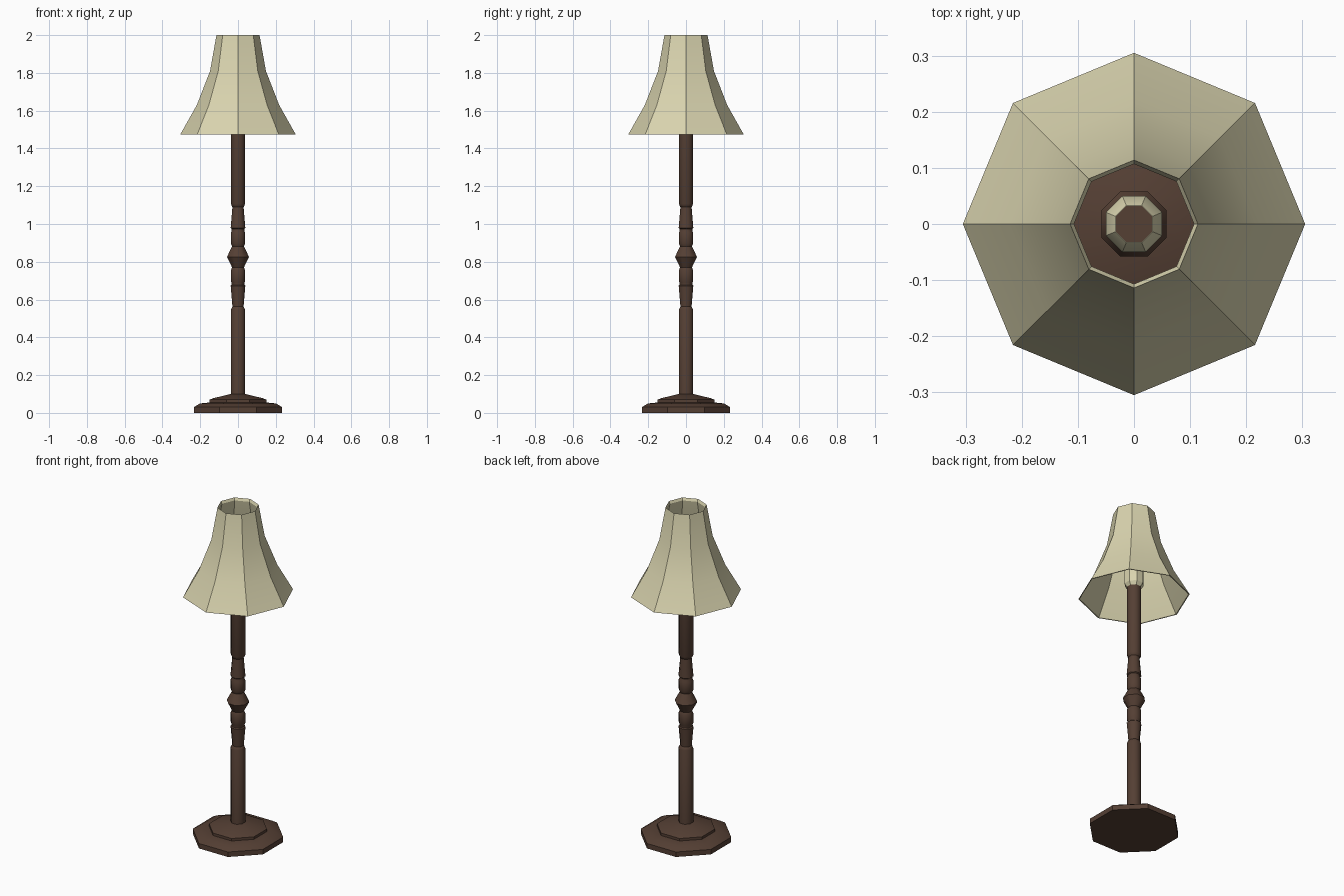
import bpy, bmesh, math

if "Cube" in bpy.data.objects:
    bpy.data.objects.remove(bpy.data.objects["Cube"])

def material(name, rgb):
    m = bpy.data.materials.new(name)
    m.diffuse_color = (*rgb, 1)
    m.use_nodes = True
    m.node_tree.nodes["Principled BSDF"].inputs["Base Color"].default_value = m.diffuse_color
    return m

WOOD = material("dark_wood", (0.09, 0.05, 0.034))
CREAM = material("cream", (0.70, 0.66, 0.43))

def lathe(name, profile, mat, turn=22.5, closed=False, smooth=30, sides=8):
    """Spin a (radius, z) profile into an eight-sided part; radius is to the corner."""
    bm = bmesh.new()
    rings = []
    for r, z in profile:
        ring = []
        for i in range(sides):
            a = math.radians(turn) + math.tau * i / sides
            ring.append(bm.verts.new((r * math.cos(a), r * math.sin(a), z)))
        rings.append(ring)
    pairs = list(zip(rings, rings[1:]))
    if closed:
        pairs.append((rings[-1], rings[0]))
    for lo, hi in pairs:
        for i in range(sides):
            j = (i + 1) % sides
            bm.faces.new((lo[i], lo[j], hi[j], hi[i]))
    if not closed:
        bm.faces.new(rings[0][::-1])
        bm.faces.new(rings[-1])
    bmesh.ops.recalc_face_normals(bm, faces=bm.faces)
    me = bpy.data.meshes.new(name)
    bm.to_mesh(me)
    bm.free()
    me.materials.append(mat)
    ob = bpy.data.objects.new(name, me)
    bpy.context.collection.objects.link(ob)
    bpy.ops.object.select_all(action='DESELECT')
    ob.select_set(True)
    bpy.context.view_layer.objects.active = ob
    bpy.ops.object.shade_smooth_by_angle(angle=math.radians(smooth))
    return ob

# Stepped base
lathe("base", [(0.253, 0), (0.253, 0.03), (0.218, 0.05), (0.162, 0.055),
               (0.162, 0.07), (0.145, 0.077), (0.042, 0.1)], WOOD)

# Turned pole: lower half of the turning, mirrored about the central bead
mid = 0.826
lower = [(0.041, 0.545), (0.034, 0.56), (0.032, 0.562), (0.042, 0.673),
         (0.036, 0.678), (0.036, 0.688), (0.041, 0.698), (0.041, 0.755),
         (0.034, 0.77)]
upper = [(r, 2 * mid - z) for r, z in reversed(lower)]
lathe("pole", [(0.041, 0.09)] + lower + [(0.063, mid)] + upper + [(0.041, 1.54)],
      WOOD, smooth=46)

# Lamp holder with wooden cap
lathe("lamp_holder", [(0.041, 1.53), (0.054, 1.55), (0.054, 1.64), (0.036, 1.67)], CREAM)
lathe("holder_cap", [(0.035, 1.65), (0.035, 1.672)], WOOD)

# Flared shade: thin shell with a bevelled inner rim
outer = [(0.305, 1.475), (0.218, 1.63), (0.148, 1.81), (0.114, 2.0)]
inner = [(0.107, 1.985), (0.142, 1.81), (0.212, 1.63), (0.299, 1.475)]
lathe("shade", outer + inner, CREAM, turn=0, closed=True)
